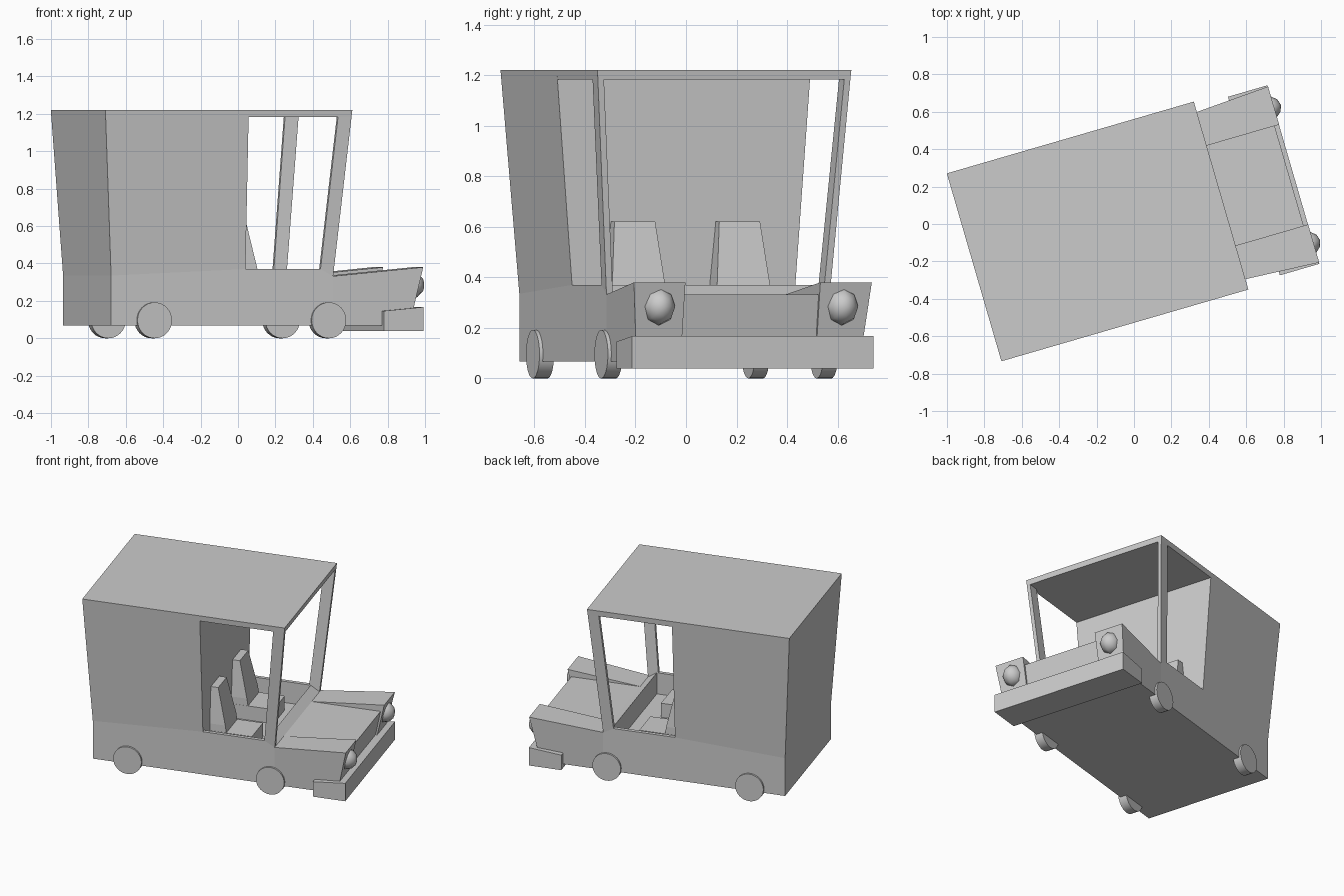
import bpy, bmesh, math
from mathutils import Matrix

if "Cube" in bpy.data.objects:
    bpy.data.objects.remove(bpy.data.objects["Cube"])

# The van is modelled along +x and symmetric in y, then turned into place
ROOT = Matrix.Translation((-0.004, 0.0155, 0)) @ Matrix.Rotation(math.radians(16.2), 4, 'Z')
SIDES = (("left", 1), ("right", -1))


def finish(name, bm):
    bmesh.ops.recalc_face_normals(bm, faces=bm.faces)
    mesh = bpy.data.meshes.new(name)
    bm.to_mesh(mesh)
    bm.free()
    obj = bpy.data.objects.new(name, mesh)
    bpy.context.collection.objects.link(obj)
    obj.matrix_world = ROOT
    return obj


def level(x0, x1, ya, yb, z0, z1=None, yb1=None):
    """Four-sided section; z1 and yb1 are the height and outer side at the front."""
    z1 = z0 if z1 is None else z1
    yb1 = yb if yb1 is None else yb1
    return [(x0, ya, z0), (x1, ya, z1), (x1, yb1, z1), (x0, yb, z0)]


def stack(name, levels, side=1):
    """Solid lofted through the sections from bottom to top."""
    bm = bmesh.new()
    rings = [[bm.verts.new((x, y * side, z)) for x, y, z in lv] for lv in levels]
    bm.faces.new(rings[0])
    bm.faces.new(rings[-1])
    for a, b in zip(rings, rings[1:]):
        for i in range(4):
            j = (i + 1) % 4
            bm.faces.new((a[i], a[j], b[j], b[i]))
    return finish(name, bm)


# Body: flared cargo box, roof, floor
stack("cargo_box", [level(-.836, -.088, -.46, .46, .067),
                    level(-.836, -.088, -.46, .46, .335, .37),
                    level(-.886, -.088, -.523, .523, 1.22)])
stack("cab_roof", [level(-.088, .485, -.52, .52, 1.182),
                   level(-.088, .489, -.523, .523, 1.22)])
stack("cab_floor", [level(-.088, .40, -.46, .46, .067),
                    level(-.088, .40, -.46, .46, .22)])
stack("dashboard", [level(.34, .40, -.434, .434, .22),
                    level(.34, .40, -.434, .434, .37, .332)])

# Nose: hood block and bumper
stack("hood", [level(.40, .815, -.28, .28, .067),
               level(.40, .868, -.28, .28, .332)])
stack("bumper", [level(.672, .892, -.497, .497, .04),
                 level(.672, .892, -.497, .497, .146, .167)])

for label, s in SIDES:
    # Door sill and windscreen pillar
    stack(label + "_sill", [level(-.088, .33, .434, .46, .22),
                            level(-.088, .33, .434, .46, .37)], s)
    stack(label + "_pillar", [level(.33, .40, .434, .46, .22),
                              level(.33, .40, .434, .46, .37, .332),
                              level(.41, .485, .495, .52, 1.182)], s)
    # Fender rising and flaring to the front
    stack(label + "_fender", [level(.40, .825, .278, .46, .067),
                              level(.40, .893, .278, .46, .332, .38, .49)], s)
    # Seat
    stack(label + "_seat_back", [level(-.086, .04, .106, .328, .22),
                                 level(-.087, .018, .107, .325, .37),
                                 level(-.088, -.038, .132, .300, .62)], s)
    stack(label + "_seat_cushion", [level(-.08, .2, .106, .328, .22),
                                    level(-.08, .2, .106, .328, .32)], s)
    # Headlight
    bm = bmesh.new()
    bmesh.ops.create_uvsphere(bm, u_segments=8, v_segments=6, radius=.075)
    bm.transform(Matrix.Translation((.856, .377 * s, .285)) @ Matrix.Rotation(math.pi / 2, 4, 'Y')
                 @ Matrix.Diagonal((1, .88, 1, 1)))
    for f in bm.faces:
        f.smooth = True
    finish(label + "_headlight", bm)
    # Wheels
    for end, x in (("front", .373), ("rear", -.597)):
        bm = bmesh.new()
        bmesh.ops.create_cone(bm, cap_ends=True, segments=32, radius1=.096, radius2=.096, depth=.06)
        bm.transform(Matrix.Translation((x, .444 * s, .096)) @ Matrix.Rotation(math.pi / 2, 4, 'X'))
        for f in bm.faces:
            f.smooth = len(f.verts) == 4
        for e in bm.edges:
            e.smooth = all(len(f.verts) == 4 for f in e.link_faces)
        finish(f"{end}_{label}_wheel", bm)
